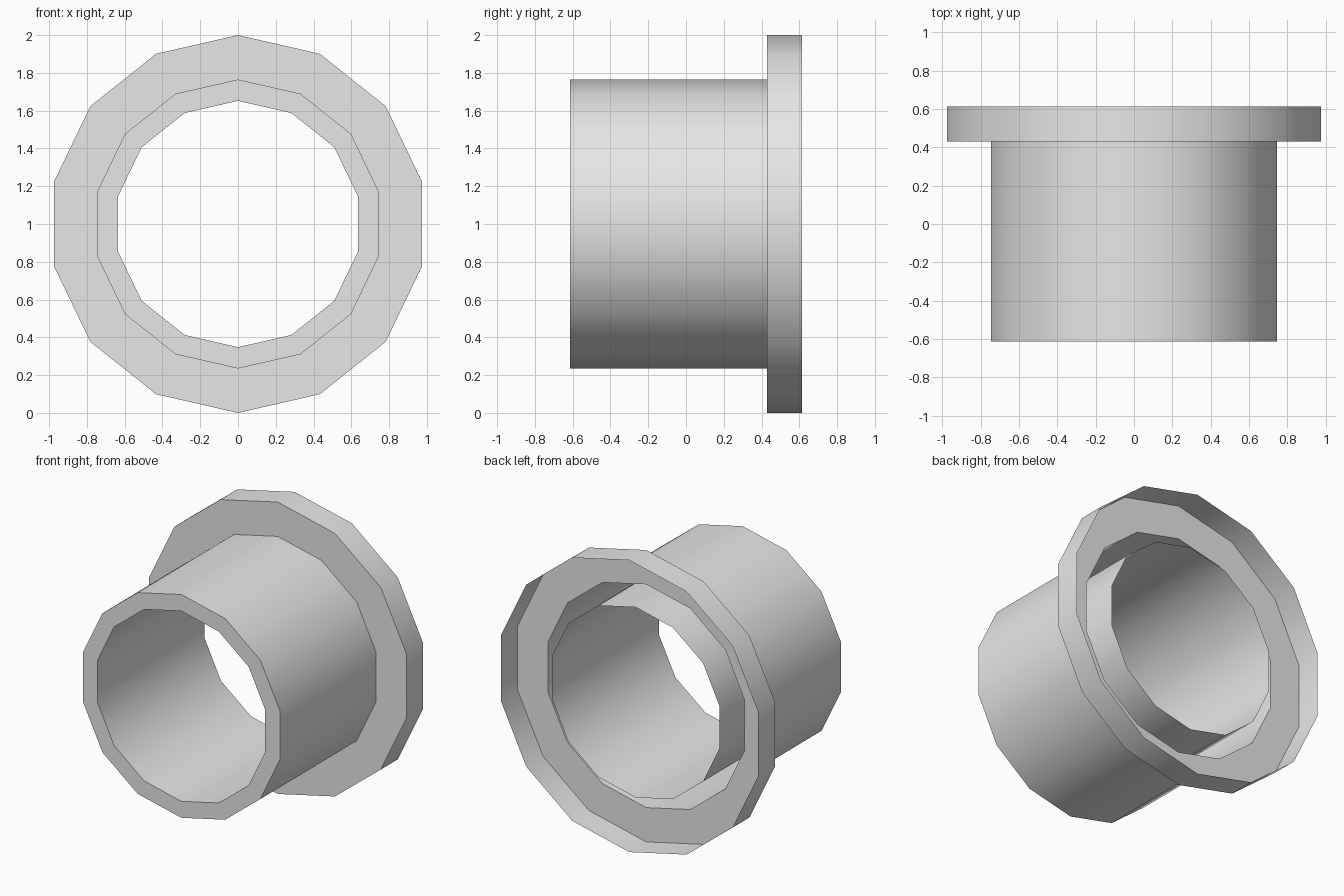
import bpy, bmesh
from math import sin, cos, tau

SIDES = 14
FRONT, STEP, BACK = -0.613, 0.43, 0.613
BORE_END = 0.545
R_FLANGE, R_SLEEVE, R_BORE = 1.0, 0.765, 0.652

if "Cube" in bpy.data.objects:
    bpy.data.objects.remove(bpy.data.objects["Cube"], do_unlink=True)

grey = bpy.data.materials.new("light_grey")
grey.use_nodes = True
colour = (0.8, 0.8, 0.8, 1)
grey.diffuse_color = colour
grey.node_tree.nodes["Principled BSDF"].inputs["Base Color"].default_value = colour


def revolve(name, profile):
    """Sweep (radius, y) points around the y axis as an open shell."""
    bm = bmesh.new()
    rings = [[bm.verts.new((r * sin(tau * i / SIDES), y, 1 + r * cos(tau * i / SIDES)))
              for i in range(SIDES)] for r, y in profile]
    for a, b in zip(rings, rings[1:]):
        for i in range(SIDES):
            j = (i + 1) % SIDES
            bm.faces.new((a[i], b[i], b[j], a[j]))
    mesh = bpy.data.meshes.new(name)
    bm.to_mesh(mesh)
    bm.free()
    mesh.materials.append(grey)
    obj = bpy.data.objects.new(name, mesh)
    bpy.context.collection.objects.link(obj)
    bpy.ops.object.select_all(action='DESELECT')
    obj.select_set(True)
    bpy.context.view_layer.objects.active = obj
    bpy.ops.object.shade_smooth_by_angle()
    return obj


# Wide collar, open at the back
revolve("flange", [(R_FLANGE, BACK), (R_FLANGE, STEP), (R_SLEEVE, STEP)])
# Outer wall with its front rim
revolve("sleeve", [(R_SLEEVE, STEP), (R_SLEEVE, FRONT), (R_BORE, FRONT)])
# Inner wall, reaching past the step into the collar
revolve("bore", [(R_BORE, FRONT), (R_BORE, BORE_END)])
